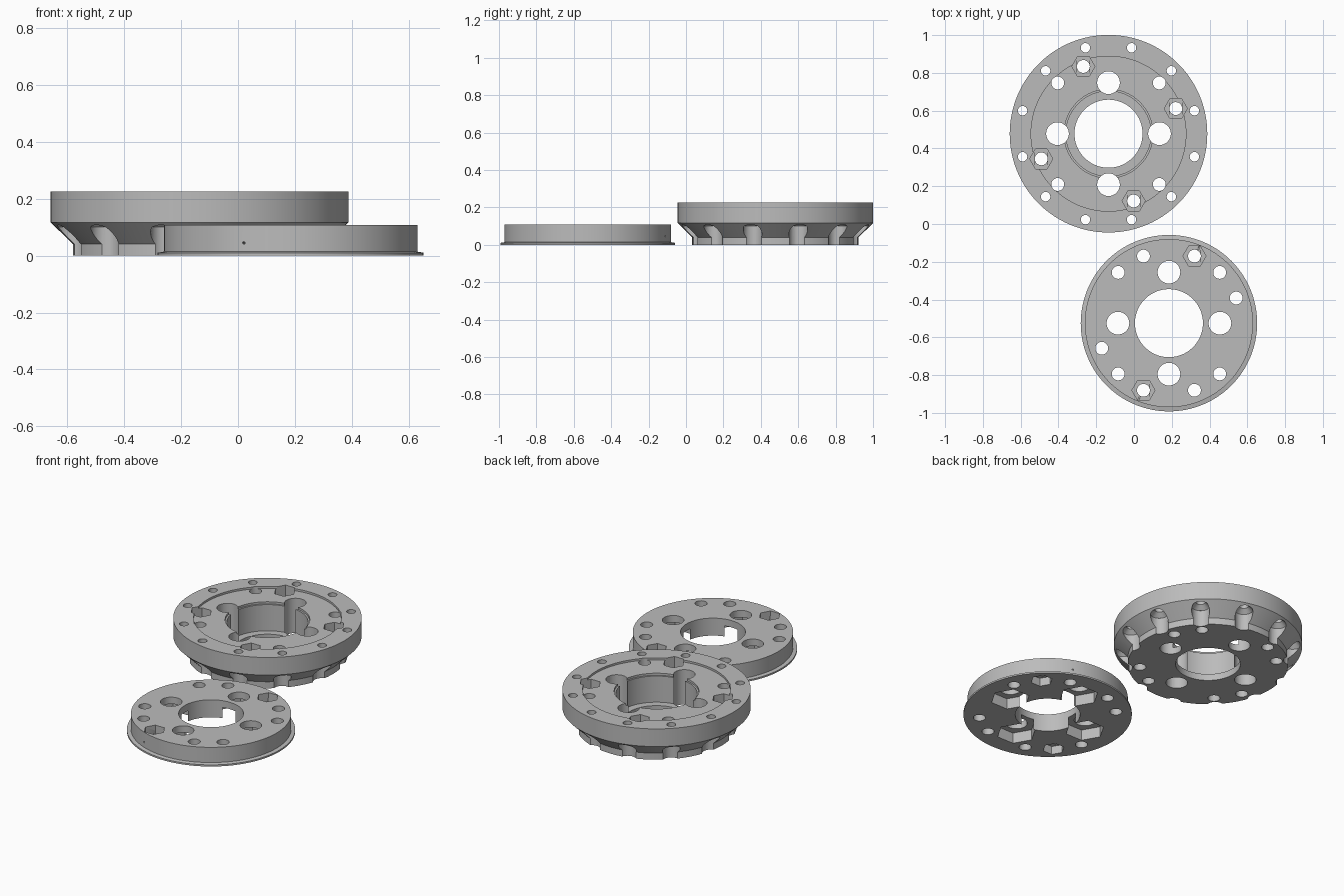
import bpy, bmesh, math
from mathutils import Matrix, Vector

cube = bpy.data.objects.get("Cube")
if cube:
    bpy.data.objects.remove(cube, do_unlink=True)

grey = bpy.data.materials.new("plain grey")
grey.use_nodes = True
colour = (0.5, 0.5, 0.5, 1)
grey.diffuse_color = colour
grey.node_tree.nodes["Principled BSDF"].inputs["Base Color"].default_value = colour


def add_object(name, bm):
    bmesh.ops.recalc_face_normals(bm, faces=bm.faces)
    mesh = bpy.data.meshes.new(name)
    bm.to_mesh(mesh)
    bm.free()
    mesh.materials.append(grey)
    obj = bpy.data.objects.new(name, mesh)
    bpy.context.collection.objects.link(obj)
    return obj


def lathe(name, centre, profile, steps=128):
    """Spin a closed (radius, height) outline around a vertical axis."""
    bm = bmesh.new()
    verts = [bm.verts.new((r, 0, z)) for r, z in profile]
    edges = [bm.edges.new((a, b)) for a, b in zip(verts, verts[1:] + verts[:1])]
    bmesh.ops.spin(bm, geom=verts + edges, cent=(0, 0, 0), axis=(0, 0, 1),
                   angle=math.tau, steps=steps, use_duplicate=False)
    bmesh.ops.remove_doubles(bm, verts=bm.verts, dist=1e-5)
    obj = add_object(name, bm)
    obj.location = (*centre, 0)
    return obj


class Cutters:
    """Collects cutter solids for one body, then subtracts them."""

    def __init__(self, body):
        self.body, self.items = body, []

    def place(self, bm, matrix):
        bm.transform(matrix)
        cutter = add_object("cutter", bm)
        cutter.location = self.body.location
        cutter.hide_render = True
        self.items.append(cutter)

    def prism(self, ring, angle, radius, z0, z1, sides=32, top_radius=None):
        a = math.radians(angle)
        bm = bmesh.new()
        bmesh.ops.create_cone(bm, cap_ends=True, segments=sides, radius1=radius,
                              radius2=radius if top_radius is None else top_radius,
                              depth=z1 - z0)
        turn = Matrix.Rotation(math.pi / 2 if sides == 6 else 0, 4, "Z")
        spot = (ring * math.cos(a), ring * math.sin(a), (z0 + z1) / 2)
        self.place(bm, Matrix.Translation(spot) @ turn)

    def box(self, ring, angle, width, depth, z0, z1):
        a = math.radians(angle)
        bm = bmesh.new()
        bmesh.ops.create_cube(bm, size=1)
        spot = (ring * math.cos(a), ring * math.sin(a), (z0 + z1) / 2)
        self.place(bm, Matrix.Translation(spot) @ Matrix.Diagonal((width, depth, z1 - z0, 1)))

    def nut_pocket(self, angle, floor, top):
        """Hexagonal pocket from above with stepped floor and bolt hole."""
        self.prism(BOLT_RING, angle, NUT, floor, top, 6)
        self.box(BOLT_RING, angle, 0.066, 0.103, floor - 0.007, floor + 0.02)
        self.box(BOLT_RING, angle, 0.065, 0.065, floor - 0.014, floor + 0.01)
        self.prism(BOLT_RING, angle, BOLT, -0.1, floor + 0.005)

    def pin_hole(self, angle, inner, outer, z):
        bm = bmesh.new()
        bmesh.ops.create_cone(bm, cap_ends=True, segments=12, radius1=0.005,
                              radius2=0.005, depth=outer - inner)
        a = math.radians(angle)
        out = Vector((math.cos(a), math.sin(a), 0))
        turn = out.to_track_quat("Z", "Y").to_matrix().to_4x4()
        self.place(bm, Matrix.Translation(out * (inner + outer) / 2 + Vector((0, 0, z))) @ turn)

    def apply(self):
        for cutter in self.items:
            mod = self.body.modifiers.new("cut", "BOOLEAN")
            mod.operation, mod.solver, mod.object = "DIFFERENCE", "MANIFOLD", cutter
        bpy.context.view_layer.update()
        graph = bpy.context.evaluated_depsgraph_get()
        mesh = bpy.data.meshes.new_from_object(self.body.evaluated_get(graph))
        self.body.modifiers.clear()
        self.body.data = mesh
        for cutter in self.items:
            bpy.data.objects.remove(cutter, do_unlink=True)
        bpy.ops.object.select_all(action="DESELECT")
        self.body.select_set(True)
        bpy.context.view_layer.objects.active = self.body
        bpy.ops.object.shade_smooth_by_angle(angle=math.radians(30))


BOLT_RING, BOLT, NUT = 0.38, 0.034, 0.061
BIG_RING, BIG = 0.27, 0.06
QUARTERS = (0, 90, 180, 270)

# Large hub: tapered underside, shallow face recess, deep centre pocket
large = lathe("large_hub_disc", (-0.135, 0.478), [
    (0.18, 0), (0.445, 0), (0.445, 0.04), (0.523, 0.117), (0.523, 0.225),
    (0.41, 0.225), (0.41, 0.213), (0.235, 0.213), (0.235, 0.2),
    (0.225, 0.2), (0.225, 0.04), (0.18, 0.04)])
cuts = Cutters(large)
for q in QUARTERS:
    cuts.prism(BIG_RING, q, BIG, -0.1, 0.3, 48)
    cuts.prism(BOLT_RING, q + 45, BOLT, -0.1, 0.3)
    cuts.nut_pocket(q + 20.5, 0.11, 0.3)
# Rim holes with countersunk scallops below
for k in range(12):
    angle = 15 + 30 * k
    cuts.prism(0.471, angle, 0.025, -0.1, 0.3)
    cuts.prism(0.471, angle, 0.05, -0.1, 0.1)
    cuts.prism(0.471, angle, 0.05, 0.0999, 0.125, top_radius=0.025)
cuts.apply()

# Small cover disc with a thin lip
small = lathe("small_cover_disc", (0.185, -0.525), [
    (0.18, 0), (0.467, 0), (0.467, 0.01), (0.445, 0.014), (0.445, 0.107), (0.18, 0.107)])
cuts = Cutters(small)
for q in QUARTERS:
    cuts.prism(BIG_RING, q, BIG, -0.1, 0.3, 48)
    cuts.prism(BIG_RING, q, 0.11, -0.1, 0.065, 6)
    cuts.prism(BOLT_RING, q + 45, BOLT, -0.1, 0.3)
    cuts.prism(BOLT_RING, q + 45, NUT, -0.1, 0.05, 6)
for half in (0, 180):
    cuts.prism(BOLT_RING, half + 20.5, BOLT, -0.1, 0.3)
    cuts.prism(BOLT_RING, half + 110.8, BOLT, -0.1, 0.3)
    cuts.nut_pocket(half + 69.2, 0.055, 0.3)
    cuts.pin_hole(half + 68.3, 0.36, 0.5, 0.045)
cuts.apply()
